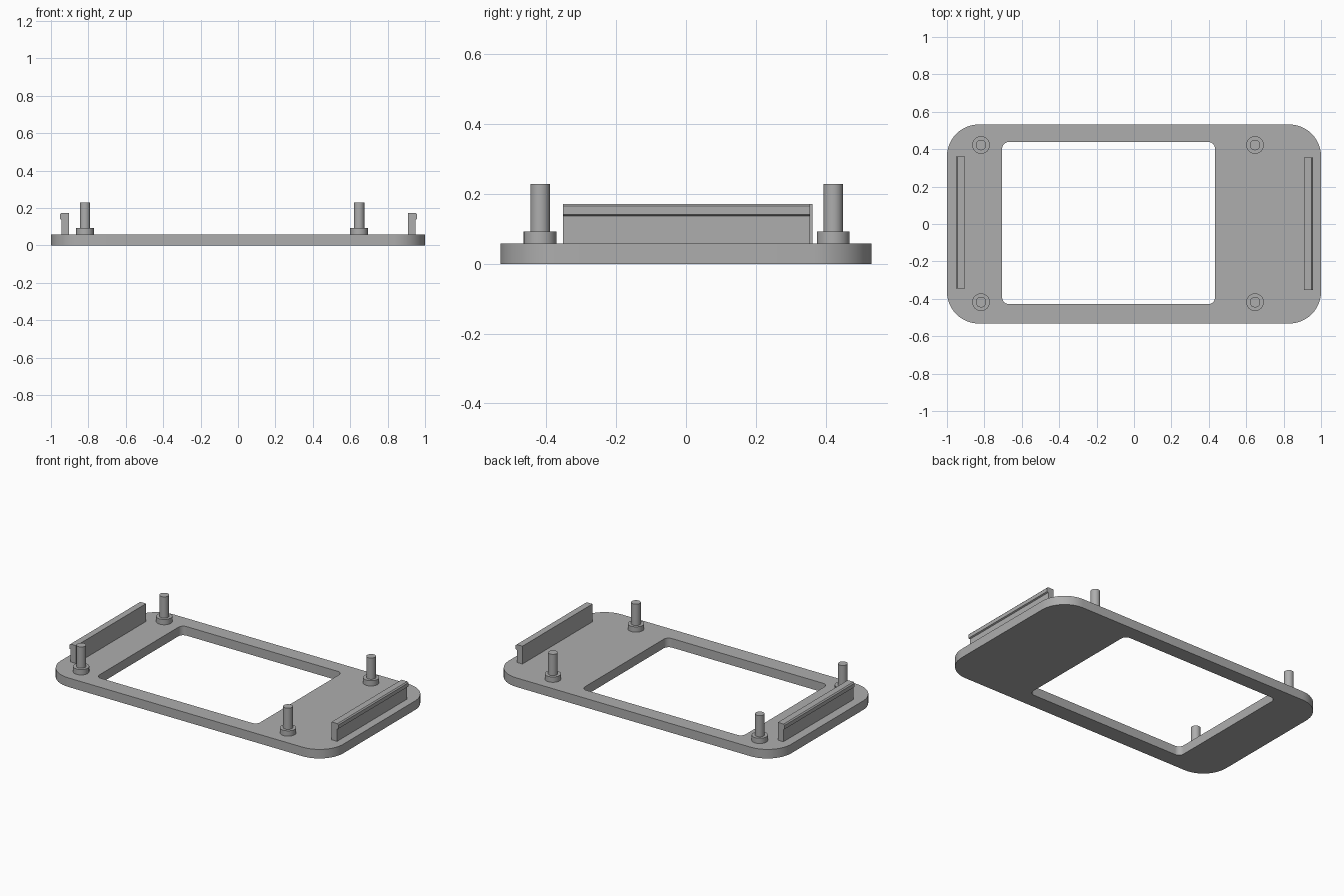
import bpy, bmesh
from math import cos, sin, pi, radians

cube = bpy.data.objects.get("Cube")
if cube:
    bpy.data.objects.remove(cube, do_unlink=True)

GREY = (0.42, 0.42, 0.42, 1)
grey = bpy.data.materials.new("plain grey")
grey.use_nodes = True
grey.diffuse_color = GREY
grey.node_tree.nodes["Principled BSDF"].inputs["Base Color"].default_value = GREY

PLATE_TOP = 0.058


def finish(obj):
    """Select the object, give it the material and smooth its round walls."""
    bpy.ops.object.select_all(action='DESELECT')
    obj.select_set(True)
    bpy.context.view_layer.objects.active = obj
    if obj.type == 'CURVE':
        bpy.ops.object.convert(target='MESH')
        obj = bpy.context.object
    obj.data.materials.clear()
    obj.data.materials.append(grey)
    bpy.ops.object.shade_smooth_by_angle(angle=radians(30))


def rounded_rect(x0, x1, y0, y1, r, steps=12):
    """Outline points of a rectangle with rounded corners."""
    corners = [(x1 - r, y1 - r), (x0 + r, y1 - r), (x0 + r, y0 + r), (x1 - r, y0 + r)]
    points = []
    for k, (cx, cy) in enumerate(corners):
        for i in range(steps + 1):
            a = pi / 2 * (k + i / steps)
            points.append((cx + r * cos(a), cy + r * sin(a)))
    return points


def plate(name, outlines):
    """Flat plate from an outer outline and its holes."""
    curve = bpy.data.curves.new(name, 'CURVE')
    curve.dimensions = '2D'
    curve.fill_mode = 'BOTH'
    curve.extrude = PLATE_TOP / 2
    for outline in outlines:
        spline = curve.splines.new('POLY')
        spline.points.add(len(outline) - 1)
        for p, (x, y) in zip(spline.points, outline):
            p.co = (x, y, 0, 1)
        spline.use_cyclic_u = True
    obj = bpy.data.objects.new(name, curve)
    obj.location.z = PLATE_TOP / 2
    bpy.context.collection.objects.link(obj)
    finish(obj)


def cylinder(name, x, y, z0, z1, r):
    bpy.ops.mesh.primitive_cylinder_add(vertices=40, radius=r, depth=z1 - z0,
                                        location=(x, y, (z0 + z1) / 2))
    bpy.context.object.name = name
    finish(bpy.context.object)


def clip(name, x, side, y0, y1):
    """Upright rail whose top edge carries a small outward lip."""
    profile = [(0, PLATE_TOP - 0.005), (0.039, PLATE_TOP - 0.005), (0.039, 0.137),
               (0.048, 0.141), (0.048, 0.165), (0.041, 0.172), (0, 0.172)]
    bm = bmesh.new()
    face = bm.faces.new([bm.verts.new((x + side * u, y0, z)) for u, z in profile])
    ext = bmesh.ops.extrude_face_region(bm, geom=[face])["geom"]
    bmesh.ops.translate(bm, vec=(0, y1 - y0, 0),
                        verts=[v for v in ext if isinstance(v, bmesh.types.BMVert)])
    bmesh.ops.recalc_face_normals(bm, faces=bm.faces)
    mesh = bpy.data.meshes.new(name)
    bm.to_mesh(mesh)
    bm.free()
    obj = bpy.data.objects.new(name, mesh)
    bpy.context.collection.objects.link(obj)
    finish(obj)


# Base plate with its window
plate("base_plate", [rounded_rect(-1, 1, -0.532, 0.532, 0.17),
                     rounded_rect(-0.705, 0.433, -0.428, 0.438, 0.035)])

# Four stepped posts
for end, x in (("right", -0.818), ("left", 0.647)):
    for row, y in (("front", -0.418), ("back", 0.422)):
        cylinder(f"{row}_{end}_post_collar", x, y, PLATE_TOP - 0.005, 0.092, 0.047)
        cylinder(f"{row}_{end}_post_pin", x, y, 0.088, 0.228, 0.028)

# Snap clips along both ends
clip("right_clip", -0.904, -1, -0.345, 0.362)
clip("left_clip", 0.909, 1, -0.352, 0.356)
